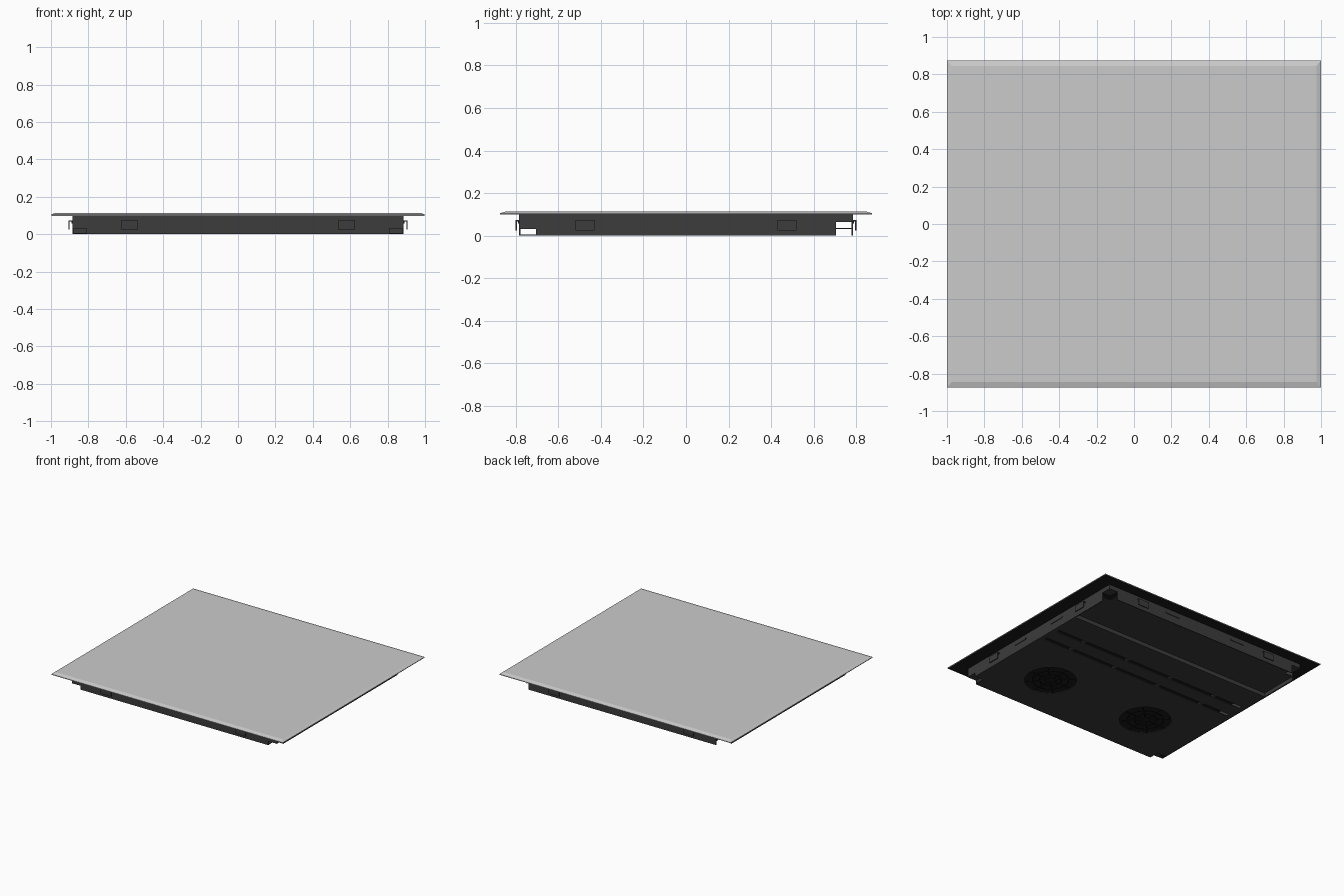
import bpy, bmesh
from math import cos, sin, pi
from mathutils import Matrix

if "Cube" in bpy.data.objects:
    bpy.data.objects.remove(bpy.data.objects["Cube"])

dark = bpy.data.materials.new("dark_metal")
dark.diffuse_color = (0.045, 0.045, 0.045, 1)
dark.use_nodes = True
dark.node_tree.nodes["Principled BSDF"].inputs["Base Color"].default_value = dark.diffuse_color
black = bpy.data.materials.new("black_coating")
black.diffuse_color = (0.01, 0.01, 0.01, 1)
black.use_nodes = True
black.node_tree.nodes["Principled BSDF"].inputs["Base Color"].default_value = black.diffuse_color


def add_box(bm, x0, x1, y0, y1, z0, z1, rot=None):
    m = Matrix.Translation(((x0 + x1) / 2, (y0 + y1) / 2, (z0 + z1) / 2)) @ \
        Matrix.Diagonal((abs(x1 - x0), abs(y1 - y0), abs(z1 - z0), 1))
    bmesh.ops.create_cube(bm, size=1, matrix=(rot @ m) if rot else m)


def finish(name, bm, mat=None):
    bmesh.ops.recalc_face_normals(bm, faces=bm.faces[:])
    me = bpy.data.meshes.new(name)
    bm.to_mesh(me)
    bm.free()
    ob = bpy.data.objects.new(name, me)
    bpy.context.collection.objects.link(ob)
    if mat:
        me.materials.append(mat)
    return ob


def boxes(name, specs, mat=dark):
    bm = bmesh.new()
    for s in specs:
        add_box(bm, *s)
    return finish(name, bm, mat)


# glass top with a sloping rim
bm = bmesh.new()
loops = []
for x, y, z in ((1, .875, .1), (1, .875, .105), (.975, .845, .114)):
    loops.append([bm.verts.new((sx * x, sy * y, z))
                  for sx, sy in ((-1, -1), (1, -1), (1, 1), (-1, 1))])
for a, b in zip(loops, loops[1:]):
    for i in range(4):
        j = (i + 1) % 4
        bm.faces.new((a[i], a[j], b[j], b[i]))
bm.faces.new(loops[0])
bm.faces.new(loops[-1])
finish("glass_top", bm)

# black coating under the glass
boxes("glass_underside", [(-.995, .995, -.87, .87, .0985, .1)], black)

T = .006
X, Y, CX, CY = .885, .785, .81, .705   # outer walls and corner notches

# folded sheet walls: full-length upper band, shorter lower skirts
walls = []
for s in (-1, 1):
    walls += [(s * X, s * (X - T), -Y, Y, .065, .1),
              (s * X, s * (X - T), -CY, CY, 0, .065),
              (-X, X, s * Y, s * (Y - T), .065, .1),
              (-CX, CX, s * Y, s * (Y - T), 0, .065)]
boxes("side_walls", walls)

# front corner brackets
boxes("corner_brackets", [(s * CX, s * X, -Y, -CY, .03, .066) for s in (-1, 1)])
boxes("rear_corner_plates", [(s * CX, s * X, CY, Y, .065, .07) for s in (-1, 1)])

# lower floor, step and raised rear floor
floor = boxes("floor", [(-X, X, -CY, .4, 0, T)])
boxes("front_floor_strip", [(-CX, CX, -Y, -CY, 0, T)])
boxes("rear_floor", [(-X, X, .4, CY, .03, .03 + T),
                     (-CX, CX, CY, Y, .03, .03 + T),
                     (-X, X, .4 - T, .4, 0, .03 + T)])

# floor openings: two fan holes and two rows of long slots
FANS = ((.44, -.4), (-.44, -.4))
R = .185
bm = bmesh.new()
for fx, fy in FANS:
    bmesh.ops.create_cone(bm, cap_ends=True, segments=40, radius1=R, radius2=R,
                          depth=.1, matrix=Matrix.Translation((fx, fy, 0)))
ribs = (-.6, -.2, .2, .6)
stops = (-.86,) + ribs + (.86,)
for y in (.03, .17):
    for a, b in zip(stops, stops[1:]):
        add_box(bm, a + .012, b - .012, y - .014, y + .014, -.05, .05)
cutter = finish("floor_cutter", bm)
cutter.hide_render = True
cutter.hide_viewport = True
mod = floor.modifiers.new("openings", "BOOLEAN")
mod.object = cutter
mod.operation = "DIFFERENCE"
mod.solver = "EXACT"

# small ribs bridging the slots
boxes("slot_ribs", [(x - .011, x + .011, -.01, .21, .001, .014) for x in ribs])

# fan grilles: rings and spokes
for n, (fx, fy) in enumerate(FANS):
    bm = bmesh.new()
    for r0, r1 in ((0, .035), (.075, .083), (.125, .133)):
        seg = 40
        prof = [[bm.verts.new((fx + r * cos(2 * pi * i / seg),
                               fy + r * sin(2 * pi * i / seg), z)) for i in range(seg)]
                for r, z in (((r0, 0), (r1, 0), (r1, T), (r0, T)) if r0
                             else ((r1, 0), (r1, T)))]
        if r0:
            pairs = zip(prof, prof[1:] + prof[:1])
        else:
            pairs = [(prof[0], prof[1])]
            bm.faces.new(prof[0])
            bm.faces.new(prof[1])
        for a, b in pairs:
            for i in range(seg):
                j = (i + 1) % seg
                bm.faces.new((a[i], a[j], b[j], b[i]))
    for k in range(8):
        rot = Matrix.Translation((fx, fy, 0)) @ Matrix.Rotation(k * pi / 4, 4, "Z")
        add_box(bm, .03, R + .002, -.004, .004, 0, T, rot)
    finish(f"fan_grille_{n + 1}", bm, black)

# spring clips: an arm out from the wall, a hanging blade, two cheeks
clips, bars = [], []
for s in (-1, 1):
    for c in (-.58, .58):
        clips += [(c - .045, c + .045, s * Y, s * (Y + .016), .067, .073),
                  (c - .045, c + .045, s * (Y + .01), s * (Y + .016), .024, .07)]
    for c in (-.475, .475):
        clips += [(s * X, s * (X + .022), c - .045, c + .045, .067, .073),
                  (s * (X + .016), s * (X + .022), c - .045, c + .045, .024, .07)]
    for c in (-.3, .3):
        bars.append((c - .062, c + .062, s * Y, s * (Y + .005), .057, .068))
    for c in (-.2, .2):
        bars.append((s * X, s * (X + .005), c - .062, c + .062, .057, .068))
boxes("spring_clips", clips)
boxes("wall_bars", bars)
